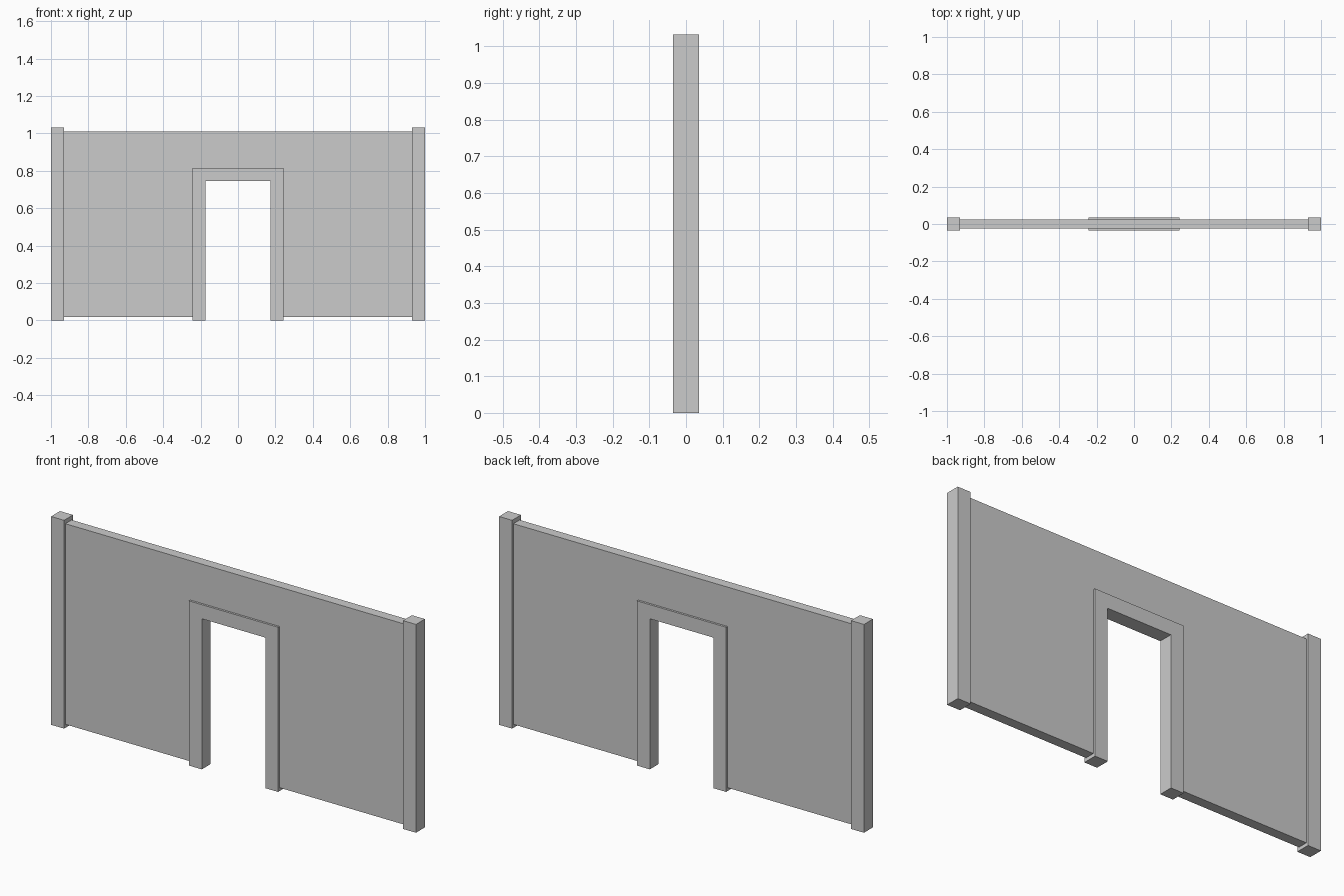
import bpy, bmesh

if "Cube" in bpy.data.objects:
    bpy.data.objects.remove(bpy.data.objects["Cube"])


def extrude_profile(name, points, depth):
    """Extrude an x-z outline symmetrically about y = 0."""
    bm = bmesh.new()
    face = bm.faces.new([bm.verts.new((x, -depth / 2, z)) for x, z in points])
    new = bmesh.ops.extrude_face_region(bm, geom=[face])["geom"]
    verts = [v for v in new if isinstance(v, bmesh.types.BMVert)]
    bmesh.ops.translate(bm, verts=verts, vec=(0, depth, 0))
    bmesh.ops.recalc_face_normals(bm, faces=bm.faces)
    mesh = bpy.data.meshes.new(name)
    bm.to_mesh(mesh)
    bm.free()
    obj = bpy.data.objects.new(name, mesh)
    bpy.context.collection.objects.link(obj)
    return obj


def arch(outer_x, inner_x, bottom, inner_top, top):
    """Outline of a panel with a doorway open at the bottom."""
    half = [(inner_x, inner_top), (inner_x, bottom), (outer_x, bottom), (outer_x, top)]
    return half + [(-x, z) for x, z in reversed(half)]


# Thin wall panel, with its opening hidden inside the door frame
extrude_profile("wall_panel", arch(0.93, 0.24, 0.017, 0.81, 1.011), 0.049)

# Door frame standing proud of the wall on both sides
extrude_profile("door_frame", arch(0.244, 0.174, 0.0, 0.746, 0.816), 0.07)

# End posts
for side, label in ((-1, "left"), (1, "right")):
    a, b = side * 0.929, side * 1.0
    extrude_profile(label + "_post", [(a, 0), (b, 0), (b, 1.032), (a, 1.032)], 0.07)
